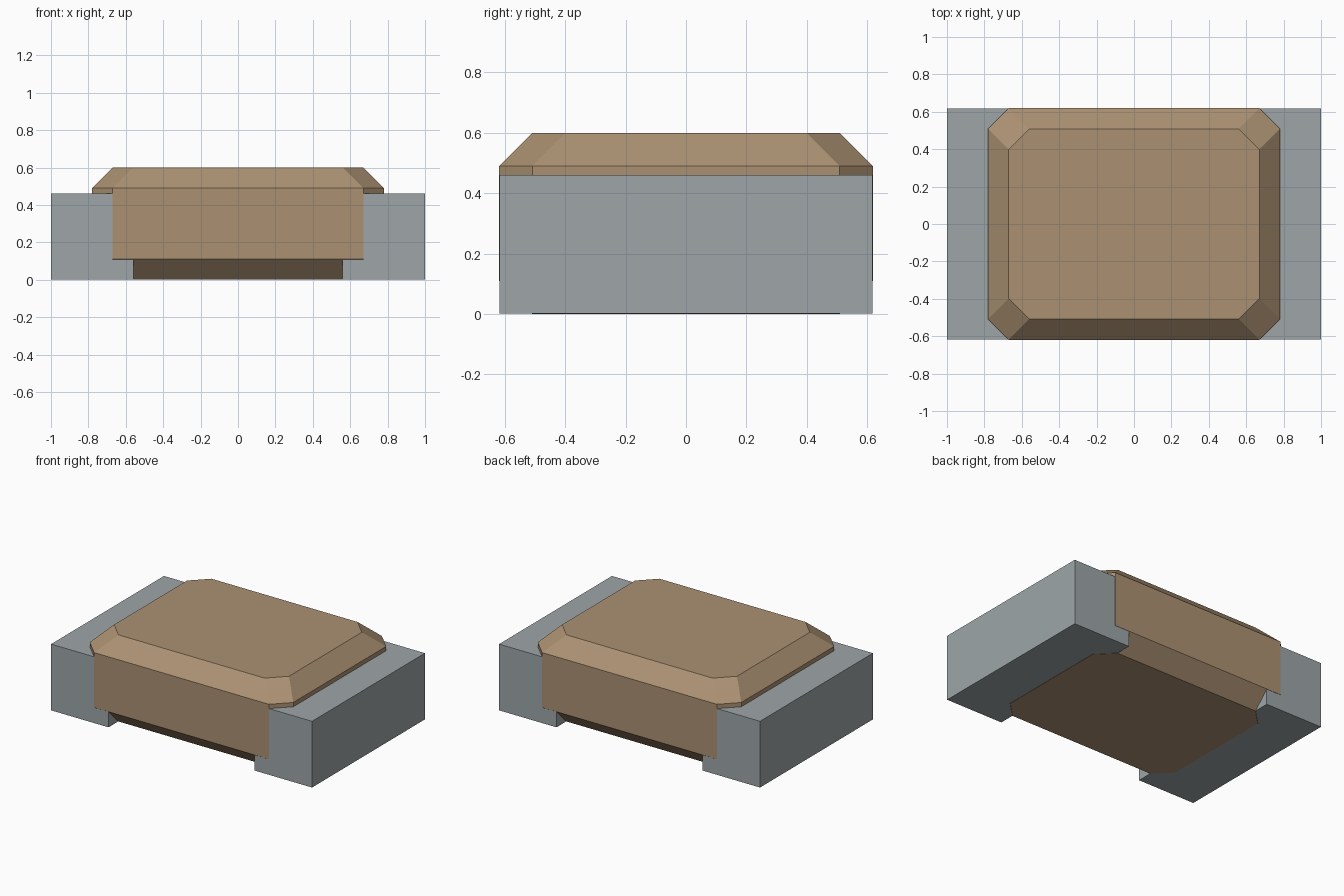
import bpy
import bmesh

default = bpy.data.objects.get("Cube")
if default:
    bpy.data.objects.remove(default, do_unlink=True)


def make_material(name, rgb):
    mat = bpy.data.materials.new(name)
    mat.use_nodes = True
    mat.diffuse_color = (*rgb, 1)
    mat.node_tree.nodes["Principled BSDF"].inputs["Base Color"].default_value = (*rgb, 1)
    return mat


def add_object(name, bm, mat):
    bmesh.ops.recalc_face_normals(bm, faces=bm.faces)
    mesh = bpy.data.meshes.new(name)
    bm.to_mesh(mesh)
    bm.free()
    mesh.materials.append(mat)
    obj = bpy.data.objects.new(name, mesh)
    bpy.context.collection.objects.link(obj)
    return obj


def octagon(bm, hx, hy, cut, z):
    """Rectangle outline with its corners cut off."""
    points = [(hx, hy - cut), (hx - cut, hy), (cut - hx, hy), (-hx, hy - cut),
              (-hx, cut - hy), (cut - hx, -hy), (hx - cut, -hy), (hx, cut - hy)]
    return [bm.verts.new((x, y, z)) for x, y in points]


tan = make_material("tan ceramic", (0.41, 0.285, 0.17))
grey = make_material("grey metal", (0.342, 0.381, 0.392))

HALF_X, HALF_Y, HEIGHT, CUT = 0.78, 0.619, 0.6, 0.11

# Ceramic body: chamfered block lofted through four octagons
bm = bmesh.new()
levels = [(0, CUT), (CUT, 0), (HEIGHT - CUT, 0), (HEIGHT, CUT)]
rings = [octagon(bm, HALF_X - inset, HALF_Y - inset, CUT, z) for z, inset in levels]
for low, high in zip(rings, rings[1:]):
    for i in range(len(low)):
        j = (i + 1) % len(low)
        bm.faces.new((low[i], low[j], high[j], high[i]))
bm.faces.new(rings[0][::-1])
bm.faces.new(rings[-1])
add_object("ceramic_body", bm, tan)

# End terminals: plain blocks, a hair inside the body's side and bottom faces
INNER, OUTER, TERMINAL_TOP, GAP = 0.56, 1.0, 0.46, 0.001
for name, side in (("left_terminal", 1), ("right_terminal", -1)):
    bm = bmesh.new()
    bmesh.ops.create_cube(bm, size=1)
    bmesh.ops.scale(bm, verts=bm.verts,
                    vec=(OUTER - INNER, 2 * (HALF_Y - GAP), TERMINAL_TOP - GAP))
    bmesh.ops.translate(bm, verts=bm.verts,
                        vec=(side * (OUTER + INNER) / 2, 0, (TERMINAL_TOP + GAP) / 2))
    add_object(name, bm, grey)
